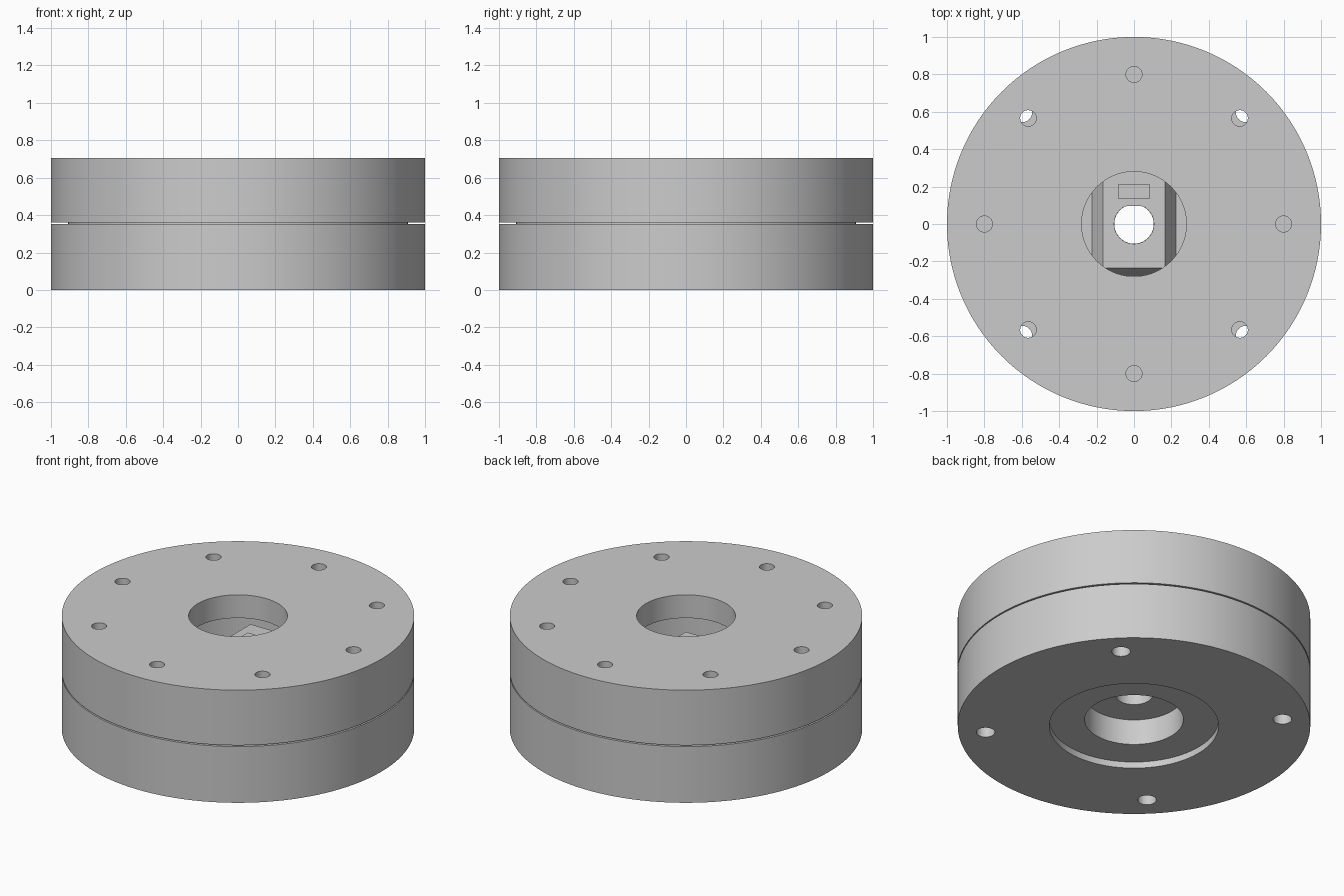
import bpy, bmesh, math
from mathutils import Matrix

cube = bpy.data.objects.get("Cube")
if cube:
    bpy.data.objects.remove(cube, do_unlink=True)

grey = bpy.data.materials.new("light grey")
grey.use_nodes = True
grey.diffuse_color = (0.6, 0.6, 0.6, 1)
grey.node_tree.nodes["Principled BSDF"].inputs["Base Color"].default_value = (0.6, 0.6, 0.6, 1)


def make(name, bm):
    bmesh.ops.recalc_face_normals(bm, faces=bm.faces)
    mesh = bpy.data.meshes.new(name)
    bm.to_mesh(mesh)
    bm.free()
    mesh.materials.append(grey)
    obj = bpy.data.objects.new(name, mesh)
    bpy.context.collection.objects.link(obj)
    return obj


def lathe(name, profile, sides=128):
    """Closed (radius, z) outline turned about the z axis."""
    bm = bmesh.new()
    rings = []
    for i in range(sides):
        a = math.tau * i / sides
        rings.append([bm.verts.new((r * math.cos(a), r * math.sin(a), z)) for r, z in profile])
    n = len(profile)
    for i in range(sides):
        p, q = rings[i], rings[(i + 1) % sides]
        for k in range(n):
            bm.faces.new((p[k], q[k], q[(k + 1) % n], p[(k + 1) % n]))
    return make(name, bm)


def bolt_cutter(name, count, start, ring, radius, z0, z1):
    bm = bmesh.new()
    for i in range(count):
        a = start + math.tau * i / count
        place = Matrix.Translation((ring * math.cos(a), ring * math.sin(a), (z0 + z1) / 2))
        bmesh.ops.create_cone(bm, cap_ends=True, segments=32, radius1=radius,
                              radius2=radius, depth=z1 - z0, matrix=place)
    obj = make(name, bm)
    obj.hide_render = True
    return obj


def finish(obj, cutters=()):
    """Apply the cuts and smooth the round walls."""
    for cutter in cutters:
        mod = obj.modifiers.new("cut", 'BOOLEAN')
        mod.operation, mod.solver, mod.object = 'DIFFERENCE', 'EXACT', cutter
    bpy.ops.object.select_all(action='DESELECT')
    obj.select_set(True)
    bpy.context.view_layer.objects.active = obj
    for mod in list(obj.modifiers):
        bpy.ops.object.modifier_apply(modifier=mod.name)
    bpy.ops.object.shade_smooth_by_angle(angle=math.radians(30))


# Main levels
TOP, GAP_TOP, GAP_BOTTOM = 0.705, 0.36, 0.352
BORE, CAVITY = 0.28, 0.48

# Upper half: bore opening into a wider cavity
upper = lathe("upper_disc", [(1, GAP_TOP), (1, TOP), (BORE, TOP), (BORE, 0.56),
                             (CAVITY, 0.56), (CAVITY, GAP_TOP)])
# Lower half: shallow recess, blind bore and small shaft hole
lower = lathe("lower_disc", [(1, 0), (1, GAP_BOTTOM), (0.105, GAP_BOTTOM), (0.105, 0.2),
                             (BORE, 0.2), (BORE, 0.04), (CAVITY, 0.04), (CAVITY, 0)])
# Thin spacer set back from the rim
spacer = lathe("spacer_ring", [(0.91, GAP_BOTTOM), (0.91, GAP_TOP),
                               (CAVITY, GAP_TOP), (CAVITY, GAP_BOTTOM)])

# Bolt holes
upper_holes = bolt_cutter("upper_hole_cutter", 8, 0, 0.8, 0.043, 0.3525, 0.8)
lower_holes = bolt_cutter("lower_hole_cutter", 4, math.pi / 4, 0.845, 0.053, -0.1, 0.3595)
through = bolt_cutter("spacer_upper_cutter", 8, 0, 0.8, 0.043, 0.3, 0.4)
through_low = bolt_cutter("spacer_lower_cutter", 4, math.pi / 4, 0.845, 0.053, 0.3, 0.4)
finish(upper, [upper_holes])
finish(lower, [lower_holes])
finish(spacer, [through, through_low])

# Inner block with sloped sides
bm = bmesh.new()
bmesh.ops.create_cube(bm, size=1)
for v in bm.verts:
    high = v.co.z > 0
    v.co.x = math.copysign(0.165 if high else 0.225, v.co.x)
    v.co.y = 0.36 if v.co.y > 0 else (-0.235 if high else -0.275)
    v.co.z = 0.47 if high else GAP_BOTTOM
block = make("inner_block", bm)

# Shaft hole with one flat side
bm = bmesh.new()
bmesh.ops.create_cone(bm, cap_ends=True, segments=64, radius1=0.106, radius2=0.106,
                      depth=0.6, matrix=Matrix.Translation((0, 0, 0.4)))
for v in bm.verts:
    v.co.y = min(v.co.y, 0.095)
shaft_cutter = make("shaft_cutter", bm)
shaft_cutter.hide_render = True
finish(block, [shaft_cutter])

# Small raised pad beside the shaft hole
bm = bmesh.new()
bmesh.ops.create_cube(bm, size=1, matrix=Matrix.Translation((0, 0.175, 0.48))
                      @ Matrix.Diagonal((0.165, 0.08, 0.03, 1)))
make("small_pad", bm)

for cutter in (upper_holes, lower_holes, through, through_low, shaft_cutter):
    bpy.data.objects.remove(cutter, do_unlink=True)
